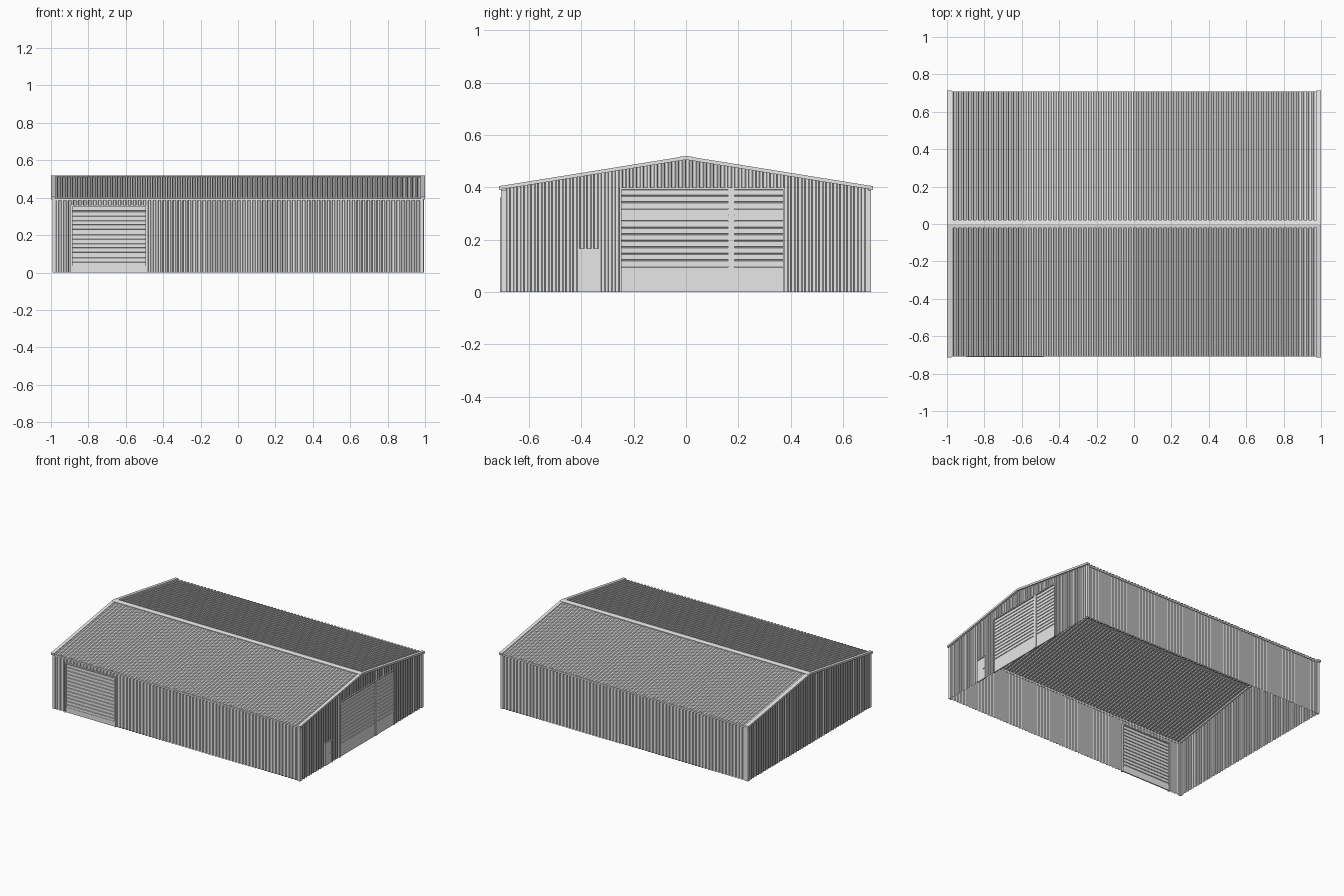
import bpy
import bmesh
from mathutils import Vector

if "Cube" in bpy.data.objects:
    bpy.data.objects.remove(bpy.data.objects["Cube"], do_unlink=True)

# One galvanised sheet colour
steel = bpy.data.materials.new("light_grey_steel")
steel.use_nodes = True
GREY = (0.8, 0.8, 0.8, 1)
steel.diffuse_color = GREY
steel.node_tree.nodes["Principled BSDF"].inputs["Base Color"].default_value = GREY

WALL_X, WALL_Y = 0.984, 0.698      # wall sheet planes
EAVE_Y, EAVE_Z, SLOPE = 0.708, 0.396, 0.161
RIB = 0.0267                       # cladding pitch
CLADDING = [(0, 0), (0.42, 0), (0.55, 0.006), (0.87, 0.006), (1, 0)]
SLATS = [(0, 0.004), (0.78, 0.004), (0.84, 0), (0.94, 0), (1, 0.004)]


def roof_z(y):
    return EAVE_Z + (EAVE_Y - abs(y)) * SLOPE


def finish(name, bm):
    mesh = bpy.data.meshes.new(name)
    bm.to_mesh(mesh)
    bm.free()
    mesh.materials.append(steel)
    obj = bpy.data.objects.new(name, mesh)
    bpy.context.scene.collection.objects.link(obj)
    return obj


def box(name, x, y, z):
    """Box from (min, max) ranges."""
    bm = bmesh.new()
    bmesh.ops.create_cube(bm, size=1)
    for v in bm.verts:
        v.co = [r[0] if c < 0 else r[1] for c, r in zip(v.co, (x, y, z))]
    bmesh.ops.recalc_face_normals(bm, faces=bm.faces)
    return finish(name, bm)


def chevron(name, half, lift, thick, x0, x1):
    """Bent strip that follows both roof slopes."""
    bm = bmesh.new()
    line = [(y, roof_z(y) + lift) for y in (-half, 0, half)]
    outline = line + [(y, z - thick) for y, z in reversed(line)]
    face = bm.faces.new([bm.verts.new((x0, y, z)) for y, z in outline])
    new = bmesh.ops.extrude_face_region(bm, geom=[face])["geom"]
    moved = [g for g in new if isinstance(g, bmesh.types.BMVert)]
    bmesh.ops.translate(bm, verts=moved, vec=(x1 - x0, 0, 0))
    bmesh.ops.recalc_face_normals(bm, faces=bm.faces)
    return finish(name, bm)


def sheet(name, u0, u1, pitch, profile, place, top, out, openings=(), breaks=()):
    """Ribbed sheet: ribs repeat along u, run along v, place(u, v, d) positions them."""
    count = max(1, round((u1 - u0) / pitch))
    step = (u1 - u0) / count
    points = [(u0 + (i + f) * step, d) for i in range(count) for f, d in profile[:-1]]
    points.append((u1, profile[-1][1]))
    # Split the ribs at opening edges and at the ridge
    for b in list(breaks) + [e for o in openings for e in o[:2]]:
        for (ua, da), (ub, db) in zip(points, points[1:]):
            if ua < b - 1e-6 and b + 1e-6 < ub:
                points.append((b, da + (db - da) * (b - ua) / (ub - ua)))
                points.sort()
                break
    bm = bmesh.new()
    for (ua, da), (ub, db) in zip(points, points[1:]):
        mid = (ua + ub) / 2
        low = max([o[2] for o in openings if o[0] < mid < o[1]], default=0)
        corners = ((ua, low, da), (ub, low, db), (ub, top(ub), db), (ua, top(ua), da))
        bm.faces.new([bm.verts.new(place(*c)) for c in corners])
    bmesh.ops.remove_doubles(bm, verts=bm.verts, dist=1e-5)
    bm.normal_update()
    for f in bm.faces:
        if f.normal.dot(Vector(out)) < 0:
            f.normal_flip()
    return finish(name, bm)


# Openings as (start, end, head height)
SIDE_DOOR = (-0.89, -0.49, 0.355)
MAIN_DOOR = (-0.25, 0.375, 0.395)
ENTRY = (-0.412, -0.336, 0.16)

# Long walls and roof slopes
for side, s, holes in (("front", -1, [SIDE_DOOR]), ("back", 1, [])):
    sheet(side + "_wall", -WALL_X, WALL_X, RIB, CLADDING,
          lambda u, v, d: (u, s * (WALL_Y + d), v),
          lambda u: roof_z(WALL_Y), (0, s, 0), holes)
    sheet(side + "_roof", -0.99, 0.99, RIB, CLADDING,
          lambda u, v, d: (u, s * v, roof_z(v) + d),
          lambda u: EAVE_Y, (0, 0, 1))
    box(side + "_eave_trim", (-0.985, 0.985),
        sorted((s * 0.698, s * 0.707)), (0.384, 0.396))

# Gable walls
for side, s, holes in (("left", 1, [MAIN_DOOR, ENTRY]), ("right", -1, [])):
    sheet(side + "_gable_wall", -WALL_Y, WALL_Y, RIB, CLADDING,
          lambda u, v, d: (s * (WALL_X + d), u, v),
          roof_z, (s, 0, 0), holes, [0])
    x0, x1 = sorted((s * 0.976, s * 1.0))
    chevron(side + "_barge_trim", 0.714, 0.009, 0.014, x0, x1)

# Corner flashings, folded round each corner
for sx in (-1, 1):
    for sy in (-1, 1):
        where = ("back" if sy > 0 else "front") + ("_left" if sx > 0 else "_right")
        z = (0, 0.39)
        box(where + "_corner_side", sorted((sx * 0.972, sx * 0.992)),
            sorted((sy * 0.7, sy * 0.706)), z)
        box(where + "_corner_end", sorted((sx * 0.986, sx * 0.992)),
            sorted((sy * 0.686, sy * 0.706)), z)

chevron("ridge_cap", 0.022, 0.010, 0.005, -0.996, 0.996)

# Roller door in the front wall
a, b, head = SIDE_DOOR
sheet("side_door_slats", 0.035, head, 0.025, SLATS,
      lambda u, v, d: (a + v, -WALL_Y - d, u), lambda u: b - a, (0, -1, 0))
box("side_door_bottom_bar", (a, b), (-0.704, -0.696), (0, 0.036))
for name, x in (("left", b), ("right", a)):
    box("side_door_jamb_" + name, (x - 0.005, x + 0.005), (-0.711, -0.692), (0, head))
box("side_door_head", (a - 0.005, b + 0.005), (-0.711, -0.692), (head - 0.003, head + 0.005))

# Wide roller door in the gable, in two bays with a post
a, b, head = MAIN_DOOR
for name, y0, y1 in (("front", a, 0.16), ("back", 0.185, b)):
    sheet("main_door_slats_" + name, 0.075, head, 0.025, SLATS,
          lambda u, v, d: (WALL_X + d, y0 + v, u), lambda u: y1 - y0, (1, 0, 0))
    box("main_door_bottom_bar_" + name, (0.981, 0.988), (y0, y1), (0, 0.075))
box("main_door_post", (0.978, 0.993), (0.16, 0.185), (0, head))
for name, y in (("front", a), ("back", b)):
    box("main_door_jamb_" + name, (0.978, 0.994), (y - 0.004, y + 0.004), (0, head))
box("main_door_head", (0.978, 0.994), (a - 0.004, b + 0.004), (head - 0.003, head + 0.004))

# Entry door with frame and handle
a, b, head = ENTRY
box("entry_door", (0.981, 0.989), (a, b), (0, head))
for name, y in (("front", a), ("back", b)):
    box("entry_jamb_" + name, (0.98, 0.993), (y - 0.003, y + 0.003), (0, head))
box("entry_head", (0.98, 0.994), (a - 0.005, b + 0.005), (head - 0.002, head + 0.005))
box("entry_handle", (0.989, 0.994), (-0.357, -0.343), (0.073, 0.077))
